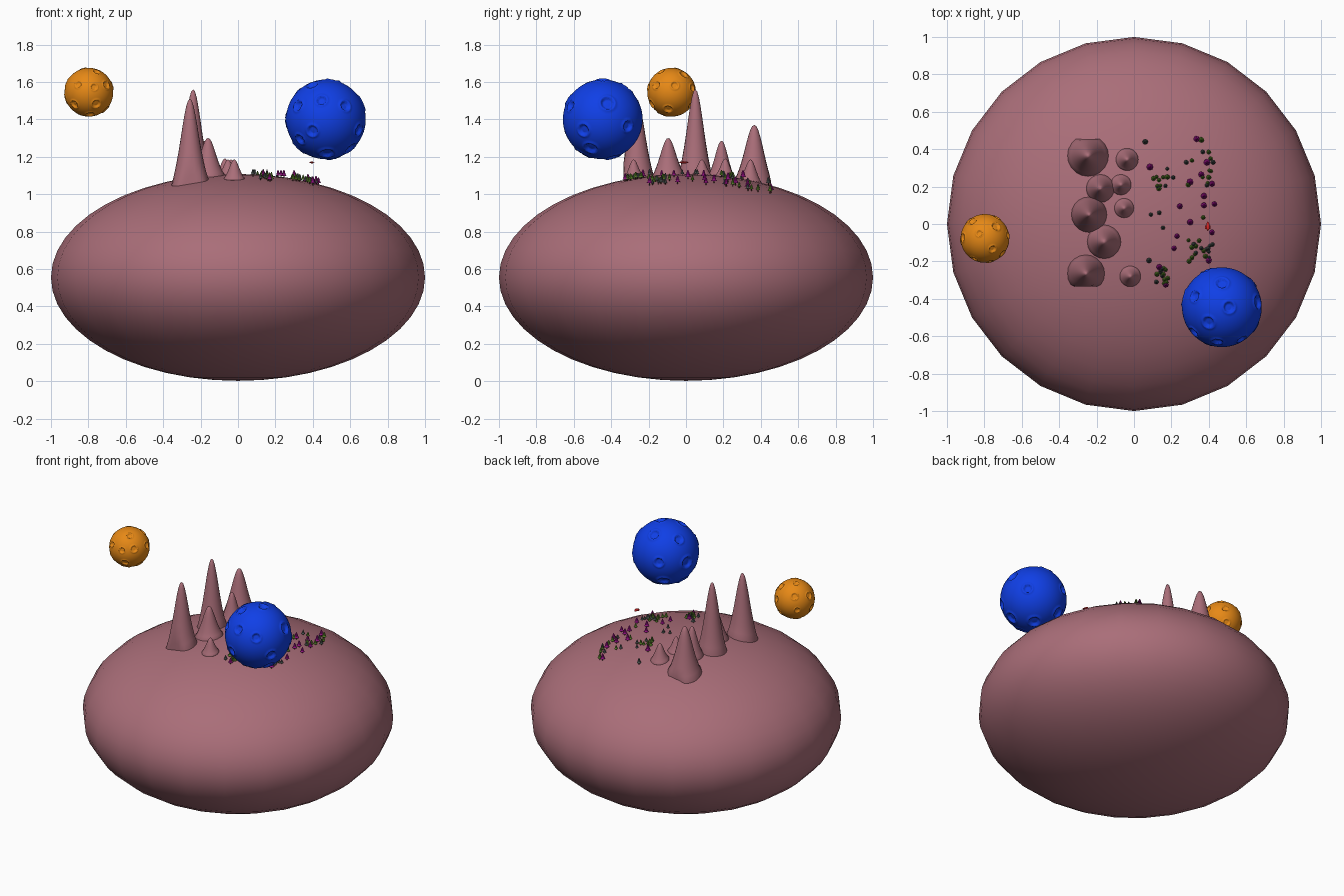
import bpy, bmesh, math, random
from mathutils import Vector

if "Cube" in bpy.data.objects:
    bpy.data.objects.remove(bpy.data.objects["Cube"])

random.seed(4)
CZ, HZ = 0.555, 0.553


def mat(name, rgb):
    m = bpy.data.materials.new(name)
    m.diffuse_color = (*rgb, 1)
    m.use_nodes = True
    m.node_tree.nodes["Principled BSDF"].inputs["Base Color"].default_value = m.diffuse_color
    return m


ROCK = mat("rock_pink", (0.40, 0.155, 0.19))
BLUE = mat("moon_blue", (0.005, 0.05, 0.8))
ORANGE = mat("moon_orange", (0.8, 0.25, 0.008))
PURPLE = mat("leaf_purple", (0.27, 0.005, 0.2))
GREEN = mat("leaf_green", (0.09, 0.2, 0.02))
DARK = mat("leaf_dark", (0.06, 0.075, 0.07))
BARK = mat("bark", (0.08, 0.035, 0.02))
RED = mat("ship_red", (0.7, 0.02, 0.02))


def ground(x, y):
    return CZ + HZ * math.sqrt(1 - x * x - y * y)


def finish(bm, name, material, smooth=True):
    bmesh.ops.recalc_face_normals(bm, faces=bm.faces[:])
    for f in bm.faces:
        f.smooth = smooth
    me = bpy.data.meshes.new(name)
    bm.to_mesh(me)
    bm.free()
    me.materials.append(material)
    ob = bpy.data.objects.new(name, me)
    bpy.context.collection.objects.link(ob)
    return ob


# Planet: squashed sphere with 24 sides
bm = bmesh.new()
bmesh.ops.create_uvsphere(bm, u_segments=24, v_segments=24, radius=1)
for v in bm.verts:
    v.co.z = v.co.z * HZ + CZ
finish(bm, "planet", ROCK)

# Mountains: lathed peaks whose feet follow the planet, cut off at the patch edge
PROFILE = [(1, -0.02), (1, 0), (.86, .1), (.74, .22), (.62, .36), (.5, .52),
           (.39, .68), (.29, .81), (.2, .91), (.1, .98)]


def mountain(name, x, y, r, peak):
    bm = bmesh.new()
    rings = []
    n = 20
    for k, t in PROFILE:
        ring = []
        for i in range(n):
            a = math.tau * i / n
            px = max(-.355, x + r * k * math.cos(a))
            py = min(.455, max(-.335, y + r * k * math.sin(a)))
            ring.append(bm.verts.new((px, py, ground(px, py) * (1 - t) + peak * t)))
        rings.append(ring)
    tip = bm.verts.new((x, y, peak))
    for lo, hi in zip(rings, rings[1:]):
        for i in range(n):
            j = (i + 1) % n
            bm.faces.new((lo[i], lo[j], hi[j], hi[i]))
    for i in range(n):
        bm.faces.new((rings[-1][i], rings[-1][(i + 1) % n], tip))
    bm.faces.new(rings[0][::-1])
    finish(bm, name, ROCK)


for i, m in enumerate([(-.246, .365, .11, 1.37), (-.24, .05, .095, 1.56),
                       (-.18, .19, .075, 1.285), (-.07, .21, .055, 1.19),
                       (-.037, .345, .06, 1.185), (-.053, .085, .052, 1.185),
                       (-.16, -.095, .09, 1.30), (-.257, -.265, .1, 1.51),
                       (-.02, -.28, .056, 1.185)]):
    mountain(f"mountain_{i}", *m)


# Moons: spheres with rimmed craters
def moon(name, centre, r, material, seeds, gap):
    dirs = []

    def add(d, g):
        if all(d.angle(o) > g for o, _ in dirs):
            dirs.append((d, random.uniform(.14, .21)))

    for axis, a, b in seeds:
        c = math.sqrt(max(0, 1 - a * a - b * b))
        add(Vector({"f": (a, -c, b), "r": (c, a, b), "t": (a, b, c)}[axis]).normalized(), .35)
    for i in range(60):
        z = 1 - 2 * (i + .5) / 60
        s = math.sqrt(1 - z * z)
        add(Vector((s * math.cos(2.4 * i), s * math.sin(2.4 * i), z)), gap)
    bm = bmesh.new()
    bmesh.ops.create_icosphere(bm, subdivisions=6, radius=1)
    for v in bm.verts:
        d = v.co.normalized()
        h = 0
        for o, w in dirs:
            q = d.angle(o) / w
            if q < .65:
                h = -.07
            elif q < .9:
                h = -.07 + .1 * (q - .65) / .25
            elif q < 1.3:
                h = .03 * (1.3 - q) / .4
        v.co = Vector(centre) + d * r * (1 + h)
    finish(bm, name, material)


moon("blue_moon", (.47, -.445, 1.40), .213, BLUE,
     [("f", -.34, -.29), ("f", .49, .34), ("f", -.34, .86), ("f", -.7, .34),
      ("f", -.65, -.5), ("f", .83, -.27), ("f", .03, -.86), ("r", .12, .41),
      ("r", -.6, .5), ("r", -.3, -.73), ("r", .63, -.17), ("t", 0, .61),
      ("t", .37, -.68), ("t", -.46, -.78)], .62)
moon("orange_moon", (-.797, -.077, 1.545), .13, ORANGE,
     [("f", -.44, .32), ("f", .32, .84), ("f", .72, .3), ("f", -.6, -.5),
      ("f", .7, -.7), ("t", .45, .5), ("t", .4, -.6)], .6)


# Trees: short trunk with three stacked cones
def cone(bm, r1, r2, z0, z1, x, y):
    out = bmesh.ops.create_cone(bm, cap_ends=True, segments=8, radius1=r1, radius2=r2, depth=z1 - z0)
    for v in out["verts"]:
        v.co += Vector((x, y, (z0 + z1) / 2))


def tree(i, kind, x, y, s):
    z = ground(x, y)
    bm = bmesh.new()
    cone(bm, .003 * s, .003 * s, z - .004, z + .014 * s, x, y)
    finish(bm, f"trunk_{i}", BARK, False)
    bm = bmesh.new()
    for r, a, b in ((.016, .01, .024), (.0125, .019, .033), (.009, .028, .044)):
        cone(bm, r * s, .002 * s, z + a * s, z + b * s, x, y)
    finish(bm, f"tree_{kind.name}_{i}", kind, False)


# Placed trees, plus loose clusters
placed = {
    PURPLE: [(.335, .455), (.085, .305), (.39, .33), (.36, .265), (.417, .215), (.374, .15),
             (.374, .10), (.43, .107), (.245, .095), (.3, .225), (.23, -.065), (.214, -.13),
             (.3, .01), (.417, -.045), (.4, -.195), (.135, -.23), (.17, -.325)],
    GREEN: [(.36, .45), (.31, .34), (.4, .385), (.41, .35), (.4, .25), (.37, .035), (.31, -.18),
            (.155, -.27), (.18, -.29), (.29, .21)],
    DARK: [(.06, .44), (.155, -.02), (.09, .05), (.135, .06), (.08, -.195), (.32, -.11),
           (.42, -.11), (.12, -.31), (.36, -.13), (.28, .33)],
}
n = 0
for kind, spots in placed.items():
    for x, y in spots:
        tree(n, kind, x, y, random.uniform(.85, 1.15) if kind == PURPLE else random.uniform(.65, .95))
        n += 1
for cx, cy, w, h, count in ((.15, .24, .06, .06, 12), (.395, .3, .03, .1, 7),
                            (.35, -.14, .06, .07, 14), (.15, -.28, .035, .05, 10)):
    for _ in range(count):
        tree(n, random.choice((GREEN, DARK)), cx + random.uniform(-w, w),
             cy + random.uniform(-h, h), random.uniform(.6, .85))
        n += 1

# Tiny red ship hovering over the trees
bm = bmesh.new()
bmesh.ops.create_uvsphere(bm, u_segments=12, v_segments=8, radius=1)
for v in bm.verts:
    v.co = Vector((.395 + v.co.x * .009, -.012 + v.co.y * .025, 1.17 + v.co.z * .006))
finish(bm, "ship_body", RED)
for side in (-1, 1):
    bm = bmesh.new()
    bmesh.ops.create_cube(bm, size=1)
    for v in bm.verts:
        v.co = Vector((.395 + side * .009 + v.co.x * .012, -.018 + v.co.y * .018, 1.169 + v.co.z * .003))
    finish(bm, f"ship_wing_{side}", RED, False)
